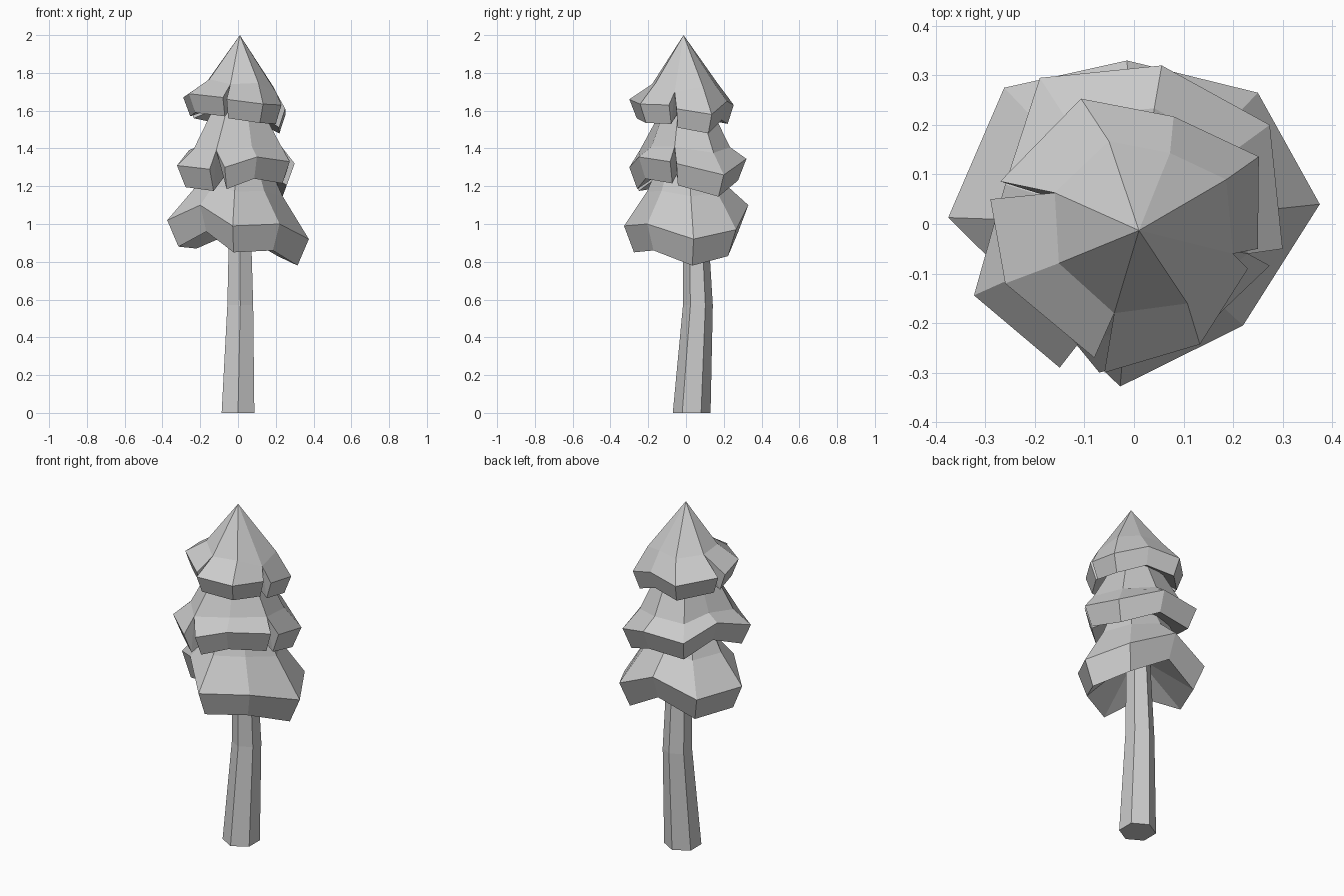
import bpy
import bmesh
import math
from mathutils import Vector

cube = bpy.data.objects.get("Cube")
if cube:
    bpy.data.objects.remove(cube, do_unlink=True)

# One plain grey for the whole tree
GREY = (0.6, 0.6, 0.6, 1.0)
grey = bpy.data.materials.new("plain grey")
grey.use_nodes = True
grey.diffuse_color = GREY
shader = next(n for n in grey.node_tree.nodes if n.type == "BSDF_PRINCIPLED")
shader.inputs["Base Color"].default_value = GREY
shader.inputs["Roughness"].default_value = 0.9


def finish(bm, name):
    """Turn a bmesh into a flat shaded object with outward normals."""
    bmesh.ops.remove_doubles(bm, verts=bm.verts, dist=0.0001)
    bmesh.ops.recalc_face_normals(bm, faces=bm.faces)
    mesh = bpy.data.meshes.new(name)
    bm.to_mesh(mesh)
    bm.free()
    mesh.materials.append(grey)
    obj = bpy.data.objects.new(name, mesh)
    bpy.context.collection.objects.link(obj)
    return obj


def foliage_tier(name, spokes, tip, rise, hollow, mid_scale, mid_shift, mid_z,
                 lip_scale, drop):
    """Drooping cone with a thick lip, closed at the fraction rise towards its tip.
    A split spoke holds two rim points and then the inner corner of the split."""
    bm = bmesh.new()
    under = bm.verts.new(hollow)
    mean_z = sum(s[0][2] for s in spokes) / len(spokes)
    ring = []
    for spoke in spokes:
        rims = spoke[:2]
        x, y, z = rims[0]
        middle = (x * mid_scale + mid_shift, y * mid_scale, mid_z + (z - mean_z) * 0.35)
        crown = bm.verts.new(Vector(middle).lerp(Vector(tip), rise))
        if len(spoke) > 2:
            middle = spoke[2]
        mid = bm.verts.new(middle)
        edge = [bm.verts.new(p) for p in rims]
        lip = [bm.verts.new((px * lip_scale, py * lip_scale, pz - drop))
               for px, py, pz in rims]
        ring.append((crown, mid, edge, lip))
        # walls of the split
        if len(rims) > 1:
            for e, b in zip(edge, lip):
                bm.faces.new((mid, e, b))
                bm.faces.new((mid, b, under))
    for i, (crown, mid, edge, lip) in enumerate(ring):
        crown2, mid2, edge2, lip2 = ring[(i + 1) % len(ring)]
        bm.faces.new((crown, mid, mid2, crown2))
        bm.faces.new((mid, edge[-1], edge2[0], mid2))
        bm.faces.new((edge[-1], lip[-1], lip2[0], edge2[0]))
        bm.faces.new((lip[-1], under, lip2[0]))
    bm.faces.new([r[0] for r in ring])
    return finish(bm, name)


# Rim points run counterclockwise, starting at the front left of the view
upper_rim = [
    [(-.26, -.12, 1.69)],
    [(-.08, -.27, 1.67), (-.06, -.3, 1.66), (-.04, -.18, 1.74)],
    [(.133, -.243, 1.635)],
    [(.23, -.09, 1.63), (.25, -.05, 1.61), (.2, -.06, 1.7)],
    [(.252, .136, 1.58)],
    [(.08, .217, 1.65)],
    [(-.107, .253, 1.63)],
    [(-.27, .086, 1.66), (-.29, .05, 1.67), (-.16, .063, 1.76)],
]
middle_rim = [
    [(-.323, -.144, 1.31)],
    [(-.15, -.29, 1.29), (-.07, -.3, 1.3), (-.115, -.245, 1.39)],
    [(.1, -.25, 1.355)],
    [(.274, -.084, 1.33), (.3, -.05, 1.32), (.23, -.06, 1.41)],
    [(.274, .2, 1.26)],
    [(.056, .32, 1.345)],
    [(-.19, .295, 1.33)],
    [(-.26, .08, 1.39)],
]
lower_rim = [
    [(-.2, -.16, 1.1)],
    [(-.028, -.328, .99)],
    [(.22, -.205, 1.0)],
    [(.375, .04, .92)],
    [(.25, .265, .97)],
    [(-.014, .33, 1.1)],
    [(-.262, .275, 1.01)],
    [(-.375, .013, 1.02)],
]

foliage_tier("upper_foliage", upper_rim, (.01, -.013, 2.0), 1, (.01, 0, 1.66),
             0.66, 0.02, 1.75, 0.87, 0.1)
foliage_tier("middle_foliage", middle_rim, (.01, -.01, 1.9), 0.45, (.01, 0, 1.36),
             0.73, 0, 1.4, 0.86, 0.115)
foliage_tier("lower_foliage", lower_rim, (.01, 0, 1.65), 0.5, (.01, .03, 1.08),
             0.63, 0, 1.18, 0.84, 0.14)

# Bent six-sided trunk: centre x, centre y, height, radius
trunk_sections = [(0, .03, 0, .1), (.012, .063, .57, .079), (.01, .045, 1.14, .062)]
bm = bmesh.new()
loops = []
for cx, cy, z, r in trunk_sections:
    angles = [math.radians(30 + 60 * k) for k in range(6)]
    loops.append([bm.verts.new((cx + r * math.cos(a), cy + r * math.sin(a), z))
                  for a in angles])
for low, high in zip(loops, loops[1:]):
    for k in range(6):
        n = (k + 1) % 6
        bm.faces.new((low[k], low[n], high[n], high[k]))
bm.faces.new(loops[0][::-1])
bm.faces.new(loops[-1])
finish(bm, "trunk")
